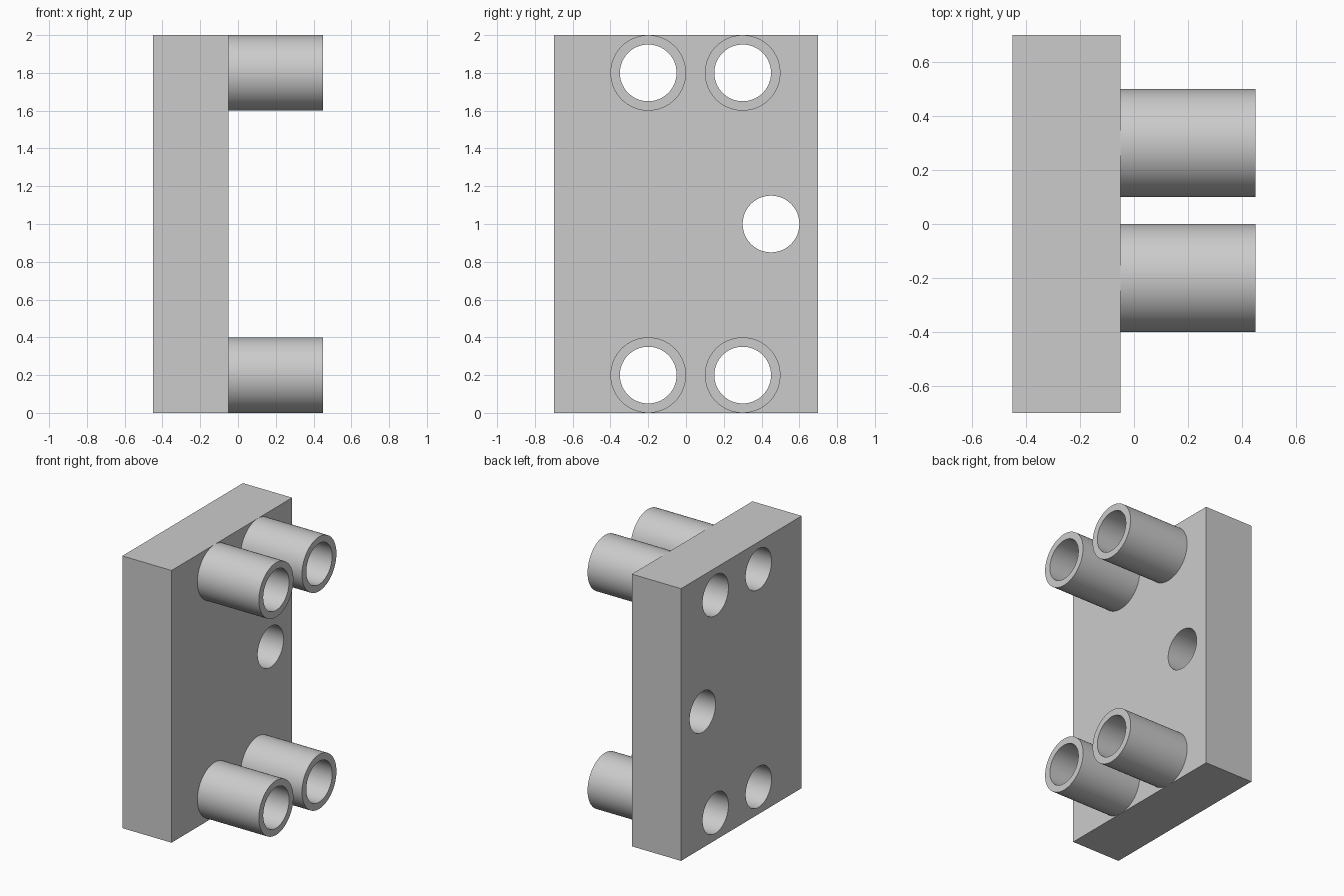
import bpy
import bmesh
from math import pi, radians
from mathutils import Matrix, Vector

if "Cube" in bpy.data.objects:
    bpy.data.objects.remove(bpy.data.objects["Cube"], do_unlink=True)

SEGMENTS = 96
BACK, FACE, TIP = -0.45, -0.05, 0.45      # x of plate back, plate face, tube ends
OUTER, BORE = 0.2, 0.15
TUBES = {"lower_front_tube": (-0.2, 0.2), "lower_rear_tube": (0.3, 0.2),
         "upper_front_tube": (-0.2, 1.8), "upper_rear_tube": (0.3, 1.8)}
SIDE_HOLE = (0.45, 1.0)

grey = bpy.data.materials.new("plain grey")
grey.use_nodes = True
colour = (0.6, 0.6, 0.6, 1)
grey.diffuse_color = colour
grey.node_tree.nodes["Principled BSDF"].inputs["Base Color"].default_value = colour


def finish(name, bm):
    mesh = bpy.data.meshes.new(name)
    bm.to_mesh(mesh)
    bm.free()
    mesh.materials.append(grey)
    obj = bpy.data.objects.new(name, mesh)
    bpy.context.collection.objects.link(obj)
    return obj


def smooth(obj):
    bpy.ops.object.select_all(action="DESELECT")
    obj.select_set(True)
    bpy.context.view_layer.objects.active = obj
    bpy.ops.object.shade_smooth_by_angle(angle=radians(30))


# Rectangular plate
bm = bmesh.new()
size = Matrix.Diagonal((FACE - BACK, 1.4, 2, 1))
bmesh.ops.create_cube(bm, size=1, matrix=Matrix.Translation(((BACK + FACE) / 2, 0, 1)) @ size)
plate = finish("plate", bm)

# Cutter for the tube bores and the separate side hole
bm = bmesh.new()
for y, z in [*TUBES.values(), SIDE_HOLE]:
    place = Matrix.Translation(((BACK + FACE) / 2, y, z)) @ Matrix.Rotation(pi / 2, 4, "Y")
    bmesh.ops.create_cone(bm, cap_ends=True, segments=SEGMENTS, radius1=BORE,
                          radius2=BORE, depth=1, matrix=place)
cutter = finish("hole_cutter", bm)

cut = plate.modifiers.new("holes", "BOOLEAN")
cut.operation, cut.solver, cut.object = "DIFFERENCE", "EXACT", cutter
bpy.context.view_layer.objects.active = plate
bpy.ops.object.modifier_apply(modifier=cut.name)
bpy.data.objects.remove(cutter, do_unlink=True)
smooth(plate)


# Hollow tubes: a wall profile spun about the tube axis
def tube(name, y, z):
    bm = bmesh.new()
    profile = [(FACE, OUTER), (TIP, OUTER), (TIP, BORE), (FACE, BORE)]
    verts = [bm.verts.new((x, y, z + r)) for x, r in profile]
    edges = [bm.edges.new(pair) for pair in zip(verts, verts[1:])]
    bmesh.ops.spin(bm, geom=verts + edges, cent=Vector((0, y, z)), axis=(1, 0, 0),
                   angle=2 * pi, steps=SEGMENTS, use_duplicate=False)
    bmesh.ops.remove_doubles(bm, verts=bm.verts, dist=0.0001)
    bmesh.ops.recalc_face_normals(bm, faces=bm.faces)
    # Make the end ring face outwards
    ring = max(bm.faces, key=lambda f: f.calc_center_median().x)
    if ring.normal.x < 0:
        bmesh.ops.reverse_faces(bm, faces=bm.faces)
    smooth(finish(name, bm))


for name, (y, z) in TUBES.items():
    tube(name, y, z)
